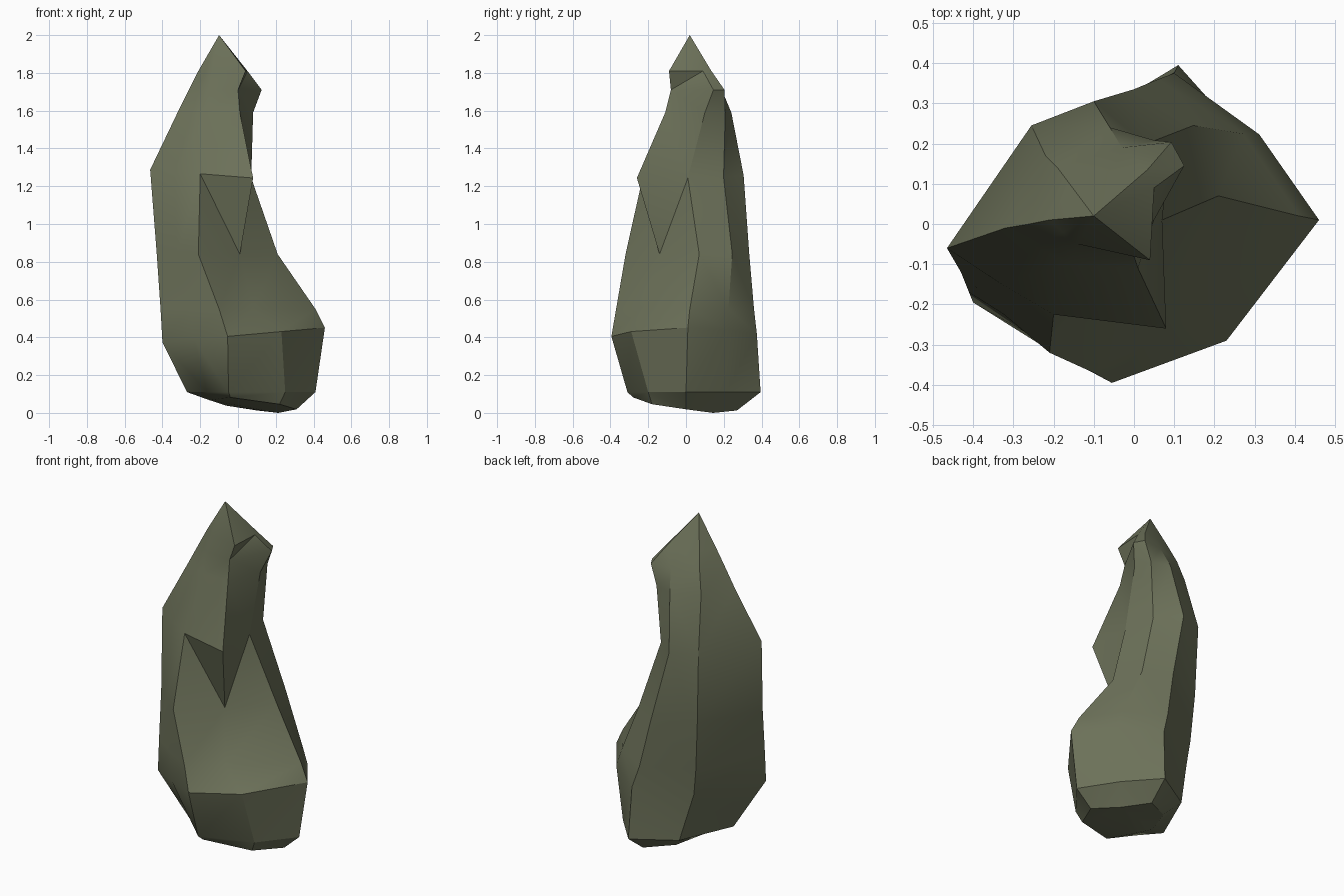
import bpy, bmesh, math
from mathutils import Vector

if "Cube" in bpy.data.objects:
    bpy.data.objects.remove(bpy.data.objects["Cube"])

# Rings of the rock: height, slope, then left, front, front-right, right, back, back-left.
# The front-left and back-right corners follow from their neighbours.
RINGS = [
    (.05, -.1, (-.15, -.02), (-.04, -.28), (.22, -.18), (.31, 0), (.1, .27), (-.06, .18)),
    (.11, 0, (-.27, -.07), (-.05, -.31), (.25, -.2), (.41, 0), (.11, .395), (-.13, .25)),
    (.41, .09, (-.4, -.195), (-.055, -.395), (.23, -.29), (.46, .01), (.1, .375), (-.2, .21)),
    (.55, 0, (-.41, -.17), (-.1, -.37), (.08, -.24), (.41, .02), (.06, .36), (-.22, .22)),
    (.84, 0, (-.43, -.12), (-.21, -.32), (.01, -.14), (.21, .07), (0, .335), (-.24, .235)),
    (1.25, -.08, (-.465, -.06), (-.2, -.225), (.08, -.26), (.07, .01), (-.1, .305), (-.255, .245)),
    (1.59, 0, (-.32, -.01), (-.16, -.1), (.01, -.11), (.08, .1), (-.06, .24), (-.22, .17)),
    (1.71, 0, (-.26, 0), (-.15, -.07), (0, -.08), (.125, .145), (-.03, .19), (-.19, .14)),
    (1.81, 0, (-.21, .01), (-.14, -.05), (.04, -.09), (.05, .09), (-.05, .13), (-.16, .1)),
]


def full_ring(points, z):
    """Add the two rule-based corners to a ring; the back-right one fills out with height."""
    left, front, fr, right, back, bl = [Vector(p) for p in points]
    centre = (left + front + right + back) / 4

    def corner(a, b, push):
        return centre + ((a + b) / 2 - centre) * push

    return [left, corner(left, front, 1.02), front, fr, right,
            corner(right, back, 1.05 + .18 * z), back, bl]


stone = bpy.data.materials.new("olive_grey_stone")
stone.diffuse_color = (.15, .165, .1, 1)
stone.use_nodes = True
stone.node_tree.nodes["Principled BSDF"].inputs["Base Color"].default_value = stone.diffuse_color

# Skin the rings into one closed rock
bm = bmesh.new()
loops = []
for z, slope, *points in RINGS:
    # The underside also tips down towards the back
    slope_y = min(slope, 0) if not loops else 0
    loops.append([bm.verts.new((p.x, p.y, max(0, z + slope * p.x + slope_y * p.y)))
                  for p in full_ring(points, z)])
loops[0][5].co.z = 0  # lowest corner rests on the ground
n = len(loops[0])
for low, high in zip(loops, loops[1:]):
    for i in range(n):
        j = (i + 1) % n
        bm.faces.new((low[i], low[j], high[j], high[i]))

# Base and pointed top
bm.faces.new(loops[0][::-1])
tip = bm.verts.new((-.1, .02, 2))
for i in range(n):
    bm.faces.new((loops[-1][i], loops[-1][(i + 1) % n], tip))
bmesh.ops.triangulate(bm, faces=bm.faces[:], quad_method='SHORT_EDGE')
bmesh.ops.recalc_face_normals(bm, faces=bm.faces[:])

mesh = bpy.data.meshes.new("standing_rock")
bm.to_mesh(mesh)
bm.free()
mesh.materials.append(stone)
rock = bpy.data.objects.new("standing_rock", mesh)
bpy.context.collection.objects.link(rock)

# Soft facets with crisp ridges
bpy.context.view_layer.objects.active = rock
rock.select_set(True)
bpy.ops.object.shade_smooth_by_angle(angle=math.radians(30))
